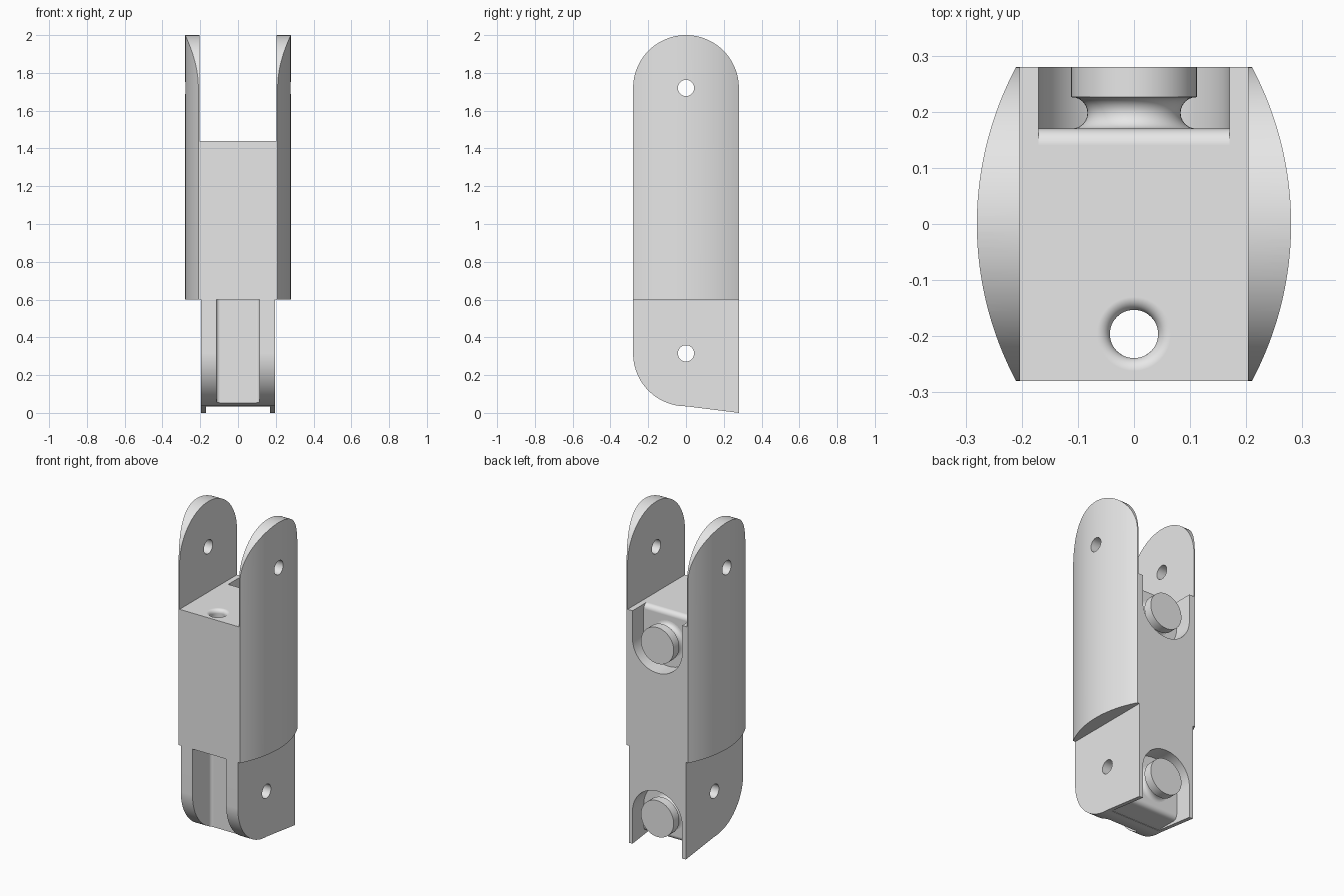
import bpy
import bmesh
from math import sin, cos, pi, sqrt
from mathutils import Vector

cube = bpy.data.objects.get("Cube")
if cube:
    bpy.data.objects.remove(cube)

grey = bpy.data.materials.new("light_grey")
grey.use_nodes = True
grey.diffuse_color = (0.8, 0.8, 0.8, 1)
grey.node_tree.nodes["Principled BSDF"].inputs["Base Color"].default_value = (0.8, 0.8, 0.8, 1)

# Main sizes
HALF = 0.28        # half depth, also the radius of the rounded ends
INNER = 0.203      # where the cheeks meet the body
EDGE = 0.21        # cheek edge
STEP, DECK = 0.6, 1.44
TOP_PIN, LOW_PIN = 1.72, 0.315
FLOOR = 0.17       # pocket floor depth and pocket radius
TOP_KNOB, LOW_KNOB = 1.27, 0.2


def arc(cx, cy, r, a0, a1, n):
    """Points on an arc, angles in degrees."""
    angles = [(a0 + (a1 - a0) * i / n) * pi / 180 for i in range(n + 1)]
    return [(cx + r * cos(a), cy + r * sin(a)) for a in angles]


def place(axis, a, b, h):
    return Vector({"x": (h, a, b), "y": (a, h, b), "z": (a, b, h)}[axis])


def finish(name, bm):
    bmesh.ops.remove_doubles(bm, verts=bm.verts, dist=1e-5)
    bmesh.ops.recalc_face_normals(bm, faces=bm.faces)
    mesh = bpy.data.meshes.new(name)
    bm.to_mesh(mesh)
    bm.free()
    mesh.materials.append(grey)
    obj = bpy.data.objects.new(name, mesh)
    bpy.context.collection.objects.link(obj)
    return obj


def prism(name, axis, pts, lo, hi):
    """Extrude a closed profile along an axis."""
    bm = bmesh.new()
    face = bm.faces.new([bm.verts.new(place(axis, a, b, lo)) for a, b in pts])
    out = bmesh.ops.extrude_face_region(bm, geom=[face])["geom"]
    moved = [v for v in out if isinstance(v, bmesh.types.BMVert)]
    bmesh.ops.translate(bm, verts=moved, vec=place(axis, 0, 0, hi - lo))
    return finish(name, bm)


def lathe(name, axis, ca, cb, profile, steps=48):
    """Turn a (radius, height) profile about an axis through (ca, cb)."""
    bm = bmesh.new()
    verts = [bm.verts.new(place(axis, ca + r, cb, h)) for r, h in profile]
    edges = [bm.edges.new(pair) for pair in zip(verts, verts[1:])]
    bmesh.ops.spin(bm, geom=verts + edges, cent=place(axis, ca, cb, 0),
                   axis=place(axis, 0, 0, 1), angle=2 * pi, steps=steps)
    return finish(name, bm)


def box(name, x, y0, y1, z0, z1):
    return prism(name, "z", [(-x, y0), (x, y0), (x, y1), (-x, y1)], z0, z1)


def carve(obj, cutters, operation="DIFFERENCE"):
    """Apply booleans and drop the cutters."""
    for c in cutters:
        c.hide_render = True
        mod = obj.modifiers.new("cut", "BOOLEAN")
        mod.operation, mod.object, mod.solver = operation, c, "EXACT"
    bpy.context.view_layer.update()
    result = obj.evaluated_get(bpy.context.evaluated_depsgraph_get())
    mesh = bpy.data.meshes.new_from_object(result)
    obj.modifiers.clear()
    obj.data = mesh
    for c in cutters:
        bpy.data.objects.remove(c)


def pin_hole(z):
    return prism("pin_cutter", "x", arc(0, z, 0.043, 0, 350, 35), -0.4, 0.4)


def pocket(z, up):
    """Round-ended slot in the back, open upward or downward."""
    turn = 180 if up else 0
    pts = arc(0, z, FLOOR, turn, turn + 180, 32)
    end = z + 0.4 * (1 if up else -1)
    side = FLOOR if up else -FLOOR
    return prism("pocket_cutter", "y", pts + [(side, end), (-side, end)], FLOOR, 0.4)


parts = []

# Main body with back pocket, rounded pocket edge and flared cable hole
body = box("body", INNER, -HALF, HALF, STEP, DECK)
lip = arc(FLOOR - 0.03, DECK - 0.03, 0.03, 0, 90, 8)
lip += [(0.14, 1.5), (0.18, 1.5), (0.18, DECK - 0.03)]
flare = arc(0.066, DECK - 0.023, 0.023, 180, 90, 8)
cable = [(0, 0.5), (0.043, 0.5)] + flare + [(0.066, 1.5), (0, 1.5)]
carve(body, [pocket(TOP_KNOB, True),
             prism("lip_cutter", "x", lip, -FLOOR, FLOOR),
             lathe("cable_cutter", "z", 0, -0.196, cable)])
parts.append(body)

# Bulged cheeks with rounded tops
bulge = 0.07
radius = (HALF ** 2 + bulge ** 2) / (2 * bulge)
for side, name in ((1, "left_cheek"), (-1, "right_cheek")):
    pts = [(INNER, HALF), (INNER, -HALF)]
    for i in range(41):
        y = -HALF + 2 * HALF * i / 40
        pts.append((EDGE + bulge - radius + sqrt(radius ** 2 - y * y), y))
    cheek = prism(name, "z", [(side * x, y) for x, y in pts], STEP, 2.05)
    outline = arc(0, TOP_PIN, HALF, 0, 180, 64)
    outline += [(-0.3, TOP_PIN), (-0.3, 0.5), (0.3, 0.5), (0.3, TOP_PIN)]
    carve(cheek, [prism("outline_cutter", "x", outline, -0.4, 0.4)], "INTERSECT")
    carve(cheek, [pin_hole(TOP_PIN)])
    parts.append(cheek)

# Lower knuckle: rounded front, sloping skirt at the back
outline = arc(0, LOW_PIN, HALF, 180, 270, 32)
outline += [(HALF, 0), (HALF, STEP), (-HALF, STEP)]
knuckle = prism("lower_knuckle", "x", outline, -0.195, 0.195)
groove = arc(0.095, -0.12, 0.02, 0, 90, 6) + arc(-0.095, -0.12, 0.02, 90, 180, 6)
groove += [(-0.115, -0.4), (0.115, -0.4)]
base = arc(FLOOR - 0.03, 0.066, 0.03, 270, 360, 8)
base += [(0.18, 0.066), (0.18, -0.1), (0.01, -0.1), (0.01, 0.036)]
carve(knuckle, [prism("groove_cutter", "z", groove, -0.1, 0.7),
                pocket(LOW_KNOB, False),
                prism("base_cutter", "x", base, -FLOOR, FLOOR),
                pin_hole(LOW_PIN)])
parts.append(knuckle)

# Band knobs with a hollow neck
neck = arc(0.111, 0.198, 0.028, 270, 90, 12)
knob = [(0, 0.17)] + neck + [(0.112, 0.226), (0.112, HALF), (0, HALF)]
for name, z in (("upper_knob", TOP_KNOB), ("lower_knob", LOW_KNOB)):
    parts.append(lathe(name, "y", 0, z, knob))

# Smooth curves, crisp edges
bpy.ops.object.select_all(action="DESELECT")
for p in parts:
    p.select_set(True)
bpy.context.view_layer.objects.active = body
bpy.ops.object.shade_smooth_by_angle(angle=pi / 6)
for p in parts:
    p.modifiers.new("flat_normals", "WEIGHTED_NORMAL").keep_sharp = True
